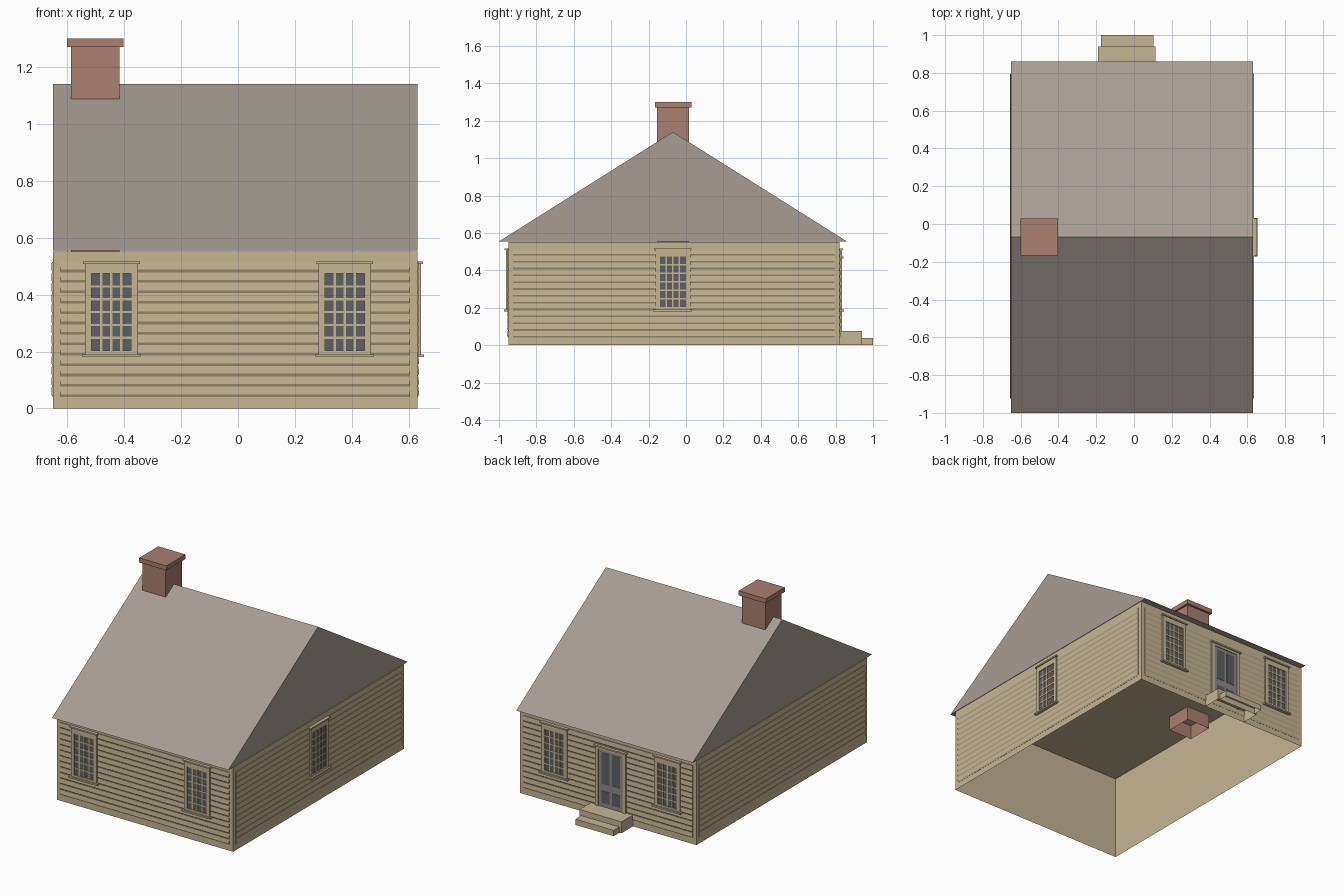
import bpy, bmesh, math
from mathutils import Matrix, Vector

cube = bpy.data.objects.get("Cube")
if cube:
    bpy.data.objects.remove(cube, do_unlink=True)


def material(name, rgb):
    m = bpy.data.materials.new(name)
    m.use_nodes = True
    m.diffuse_color = (*rgb, 1)
    m.node_tree.nodes["Principled BSDF"].inputs["Base Color"].default_value = (*rgb, 1)
    return m


TAN = material("tan paint", (0.56, 0.465, 0.29))
ROOF = material("roof gray", (0.38, 0.335, 0.295))
BRICK = material("chimney brick", (0.40, 0.215, 0.16))
GLASS = material("dark glass", (0.11, 0.12, 0.125))
DOOR = material("door gray", (0.27, 0.26, 0.25))

# Walls as (matrix, half width): local x runs along the wall, -y points outward
X0, X1, Y0, Y1, EAVE = -0.65, 0.63, -0.95, 0.82, 0.555
CX, CY = (X0 + X1) / 2, (Y0 + Y1) / 2


def wall(x, y, degrees):
    return Matrix.Translation((x, y, 0)) @ Matrix.Rotation(math.radians(degrees), 4, "Z")


FRONT, RIGHT = wall(CX, Y0, 0), wall(X1, CY, 90)
BACK, LEFT = wall(CX, Y1, 180), wall(X0, CY, 270)
HALF_X, HALF_Y = (X1 - X0) / 2, (Y1 - Y0) / 2


def finish(name, bm, mat, matrix=None):
    bmesh.ops.recalc_face_normals(bm, faces=bm.faces)
    me = bpy.data.meshes.new(name)
    bm.to_mesh(me)
    bm.free()
    me.materials.append(mat)
    ob = bpy.data.objects.new(name, me)
    bpy.context.collection.objects.link(ob)
    if matrix:
        ob.matrix_world = matrix
    return ob


def boxes(name, spans, mat, matrix=None, open_bottom=False):
    """Each span is x0, x1, y0, y1, z0, z1."""
    bm = bmesh.new()
    for x0, x1, y0, y1, z0, z1 in spans:
        centre = Vector((x0 + x1, y0 + y1, z0 + z1)) / 2
        size = Matrix.Diagonal((x1 - x0, y1 - y0, z1 - z0, 1))
        bmesh.ops.create_cube(bm, size=1, matrix=Matrix.Translation(centre) @ size)
    if open_bottom:
        bm.normal_update()
        low = [f for f in bm.faces if f.normal.z < -0.9]
        bmesh.ops.delete(bm, geom=low, context="FACES")
    return finish(name, bm, mat, matrix)


def extrude_profile(name, points, a, b, mat, matrix=None, closed=True):
    """Sweep a (y, z) profile along x from a to b."""
    bm = bmesh.new()
    ends = [[bm.verts.new((x, y, z)) for y, z in points] for x in (a, b)]
    n = len(points)
    for i in range(n if closed else n - 1):
        j = (i + 1) % n
        bm.faces.new((ends[0][i], ends[0][j], ends[1][j], ends[1][i]))
    if closed:
        for end in ends:
            bm.faces.new(end)
    return finish(name, bm, mat, matrix)


# House shell, open underneath, and the solid gable roof
boxes("house_walls", [(X0, X1, Y0, Y1, 0, EAVE - 0.003)], TAN, open_bottom=True)
extrude_profile("gable_roof", [(-1, EAVE), (0.86, EAVE), (-0.07, 1.14)], X0, X1, ROOF)

# Overlapping clapboards on all four walls
ROWS, LOW, HIGH = 13, 0.04, 0.515
pitch = (HIGH - LOW) / ROWS
for name, matrix, half in (("front", FRONT, HALF_X), ("right", RIGHT, HALF_Y),
                           ("back", BACK, HALF_X), ("left", LEFT, HALF_Y)):
    profile = [(0, LOW)]
    for r in range(ROWS):
        z = LOW + r * pitch
        profile += [(-0.001, z), (-0.006, z + 0.009), (-0.004, z + pitch)]
    profile.append((0, HIGH))
    extrude_profile(name + "_clapboards", profile, 0.025 - half, half - 0.025, TAN, matrix)


def window(name, matrix, u):
    """Sash window with four columns and six rows of panes."""
    m = matrix @ Matrix.Translation((u, 0, 0))
    w, gw, z0, z1 = 0.093, 0.07, 0.203, 0.474
    boxes(name + "_glass", [(-gw, gw, -0.007, 0, z0, z1)], GLASS, m)
    frame = [(-w, -gw, -0.013, 0, 0.185, 0.51), (gw, w, -0.013, 0, 0.185, 0.51),
             (-gw, gw, -0.013, 0, 0.185, z0), (-gw, gw, -0.013, 0, z1, 0.51),
             (-w - 0.007, w + 0.007, -0.02, 0, 0.508, 0.517),
             (-w - 0.01, w + 0.01, -0.024, 0, 0.18, 0.19)]
    for i in range(1, 4):
        x = -gw + i * gw / 2
        frame.append((x - 0.004, x + 0.004, -0.01, 0, z0, z1))
    for i in range(1, 6):
        z = z0 + i * (z1 - z0) / 6
        frame.append((-gw, gw, -0.01, 0, z - 0.004, z + 0.004))
    boxes(name + "_frame", frame, TAN, m)


AXIS = -0.035 - CX  # openings are centred on this line
for side in (-1, 1):
    tag = "left" if side > 0 else "right"
    window("front_window_" + tag, FRONT, AXIS + side * 0.41)
    window("back_window_" + tag, BACK, -AXIS + side * -0.41)
window("side_window", RIGHT, -0.07 - CY)

# Back door with tall upper and short lower panes
door = BACK @ Matrix.Translation((-AXIS, 0, 0))
boxes("door_leaf", [(-0.088, 0.088, -0.009, 0, 0.075, 0.45)], DOOR, door)
panes = []
for a, b in ((-0.068, -0.01), (0.01, 0.068)):
    panes += [(a, b, -0.011, -0.008, 0.225, 0.43), (a, b, -0.011, -0.008, 0.10, 0.18)]
boxes("door_panes", panes, GLASS, door)
boxes("door_surround", [(-0.11, -0.088, -0.015, 0, 0.07, 0.455),
                        (0.088, 0.11, -0.015, 0, 0.07, 0.455),
                        (-0.11, 0.11, -0.015, 0, 0.448, 0.465),
                        (-0.118, 0.118, -0.022, 0, 0.463, 0.473)], TAN, door)

# Door steps
boxes("upper_step", [(-0.19, 0.115, Y1, 0.94, 0, 0.075)], TAN, open_bottom=True)
boxes("lower_step", [(-0.175, 0.102, 0.94, 1, 0, 0.038)], TAN, open_bottom=True)

# Chimney stack, open where it hangs below the ceiling, and its cap
boxes("chimney_stack", [(-0.586, -0.416, -0.155, 0.015, 0.46, 1.27)], BRICK, open_bottom=True)
boxes("chimney_cap", [(-0.6, -0.403, -0.167, 0.03, 1.27, 1.3)], BRICK)
